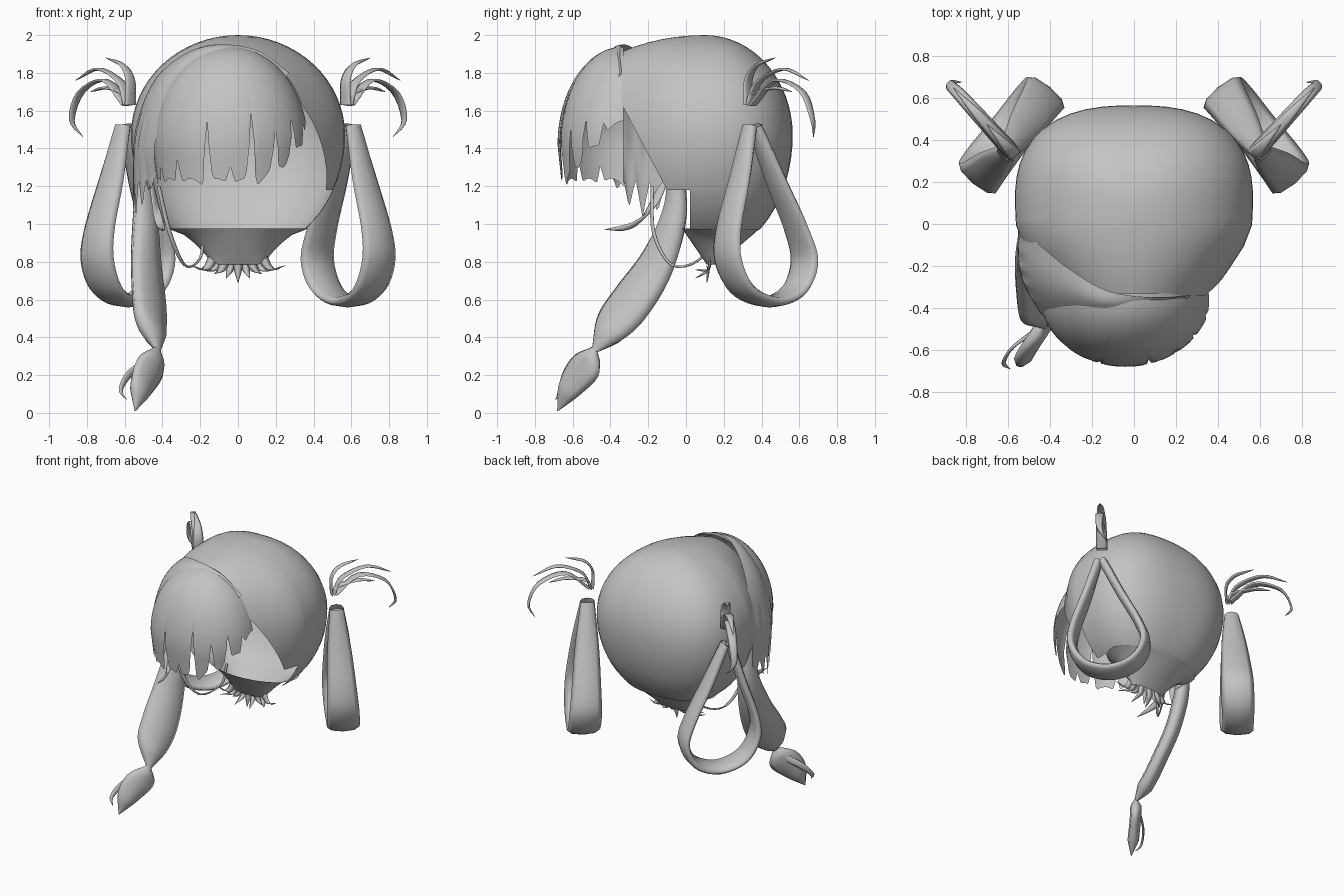
import bpy, bmesh, math
from mathutils import Vector as V

cube = bpy.data.objects.get("Cube")
if cube:
    bpy.data.objects.remove(cube)

GREY = (0.55, 0.55, 0.55, 1)
mat = bpy.data.materials.new("hair grey")
mat.use_nodes = True
mat.diffuse_color = GREY
mat.node_tree.nodes["Principled BSDF"].inputs["Base Color"].default_value = GREY


def finish(name, bm):
    bmesh.ops.remove_doubles(bm, verts=bm.verts, dist=0.0005)
    bmesh.ops.recalc_face_normals(bm, faces=bm.faces)
    mesh = bpy.data.meshes.new(name)
    bm.to_mesh(mesh)
    bm.free()
    for p in mesh.polygons:
        p.use_smooth = True
    mesh.materials.append(mat)
    obj = bpy.data.objects.new(name, mesh)
    bpy.context.collection.objects.link(obj)
    return obj


def spline(points, n):
    """Smooth path of n + 1 points through the given points."""
    p = [V(q) for q in points]
    p = [2 * p[0] - p[1]] + p + [2 * p[-1] - p[-2]]
    out = []
    for k in range(n + 1):
        f = k / n * (len(p) - 3)
        i = min(int(f), len(p) - 4)
        t = f - i
        a, b, c, d = p[i:i + 4]
        out.append(0.5 * (2 * b + (c - a) * t + (2 * a - 5 * b + 4 * c - d) * t * t
                          + (3 * b - a - 3 * c + d) * t ** 3))
    return out


def loft(name, rows, closed=False):
    """Skin a surface over rows of points."""
    bm = bmesh.new()
    grid = [[bm.verts.new(p) for p in row] for row in rows]
    w = len(rows[0])
    for r, s in zip(grid, grid[1:]):
        for j in range(w if closed else w - 1):
            k = (j + 1) % w
            bm.faces.new((r[j], r[k], s[k], s[j]))
    return finish(name, bm)


def lock(name, points, widths, side, thick, n=20, sides=8):
    """Lens-shaped lock of hair along a path; half widths are spread along it."""
    path = spline(points, n)
    half = spline([(w, 0, 0) for w in widths], n)
    rows = []
    for i, p in enumerate(path):
        tangent = path[min(i + 1, n)] - path[max(i - 1, 0)]
        flat = V(side).normalized()
        out = tangent.cross(flat).normalized()
        w = max(half[i].x, 0.002)
        h = min(thick, w * 0.6)
        rows.append([p + flat * w * math.cos(a) + out * h * math.sin(a)
                     for a in (math.tau * j / sides for j in range(sides))])
    return loft(name, rows, True)


# Head shell: rounded egg with a squarer back, trimmed to an open face and neck
bm = bmesh.new()
bmesh.ops.create_uvsphere(bm, u_segments=48, v_segments=32, radius=1)
for v in bm.verts:
    x, y, z = v.co
    r = math.hypot(x, y)
    if y > 0 and r > 0.001:
        square = r / (abs(x) ** 2.55 + y ** 2.55) ** (1 / 2.55)
        x, y = x * square, y * square
    y = 0.1 + y * (0.465 if y > 0 else 0.8)
    x *= 0.567 * (1 - 0.8 * max(0, -y - 0.05))
    z = 1.47 + z * (0.53 if z > 0 else 0.64)
    v.co = (x, y, z)
cuts = [((0, 0, 0.97), (0, 0, 1)), ((0, -0.34, 0), (0, 1, 0)), ((0, 0, 1.18), (0, 0, 1)),
        ((0, 0.02, 0), (0, 1, 0)), ((0, -0.1, 1.18), (0, 1, 0.53))]
for co, no in cuts:
    bmesh.ops.bisect_plane(bm, geom=bm.verts[:] + bm.edges[:] + bm.faces[:],
                           plane_co=co, plane_no=no)
gone = []
for f in bm.faces:
    c = f.calc_center_median()
    if (c.z < 0.97 or c.y < -0.34 or (c.z < 1.18 and c.y < 0.02)
            or c.y < -0.1 - 0.53 * (c.z - 1.18)):
        gone.append(f)
bmesh.ops.delete(bm, geom=gone, context='FACES')
finish("head_shell", bm)

# Nape: funnel below the shell
rows = []
for i in range(7):
    t = i / 6
    rx = 0.37 - 0.24 * t ** 0.6
    ry = 0.205 - 0.175 * t
    rows.append([(rx * math.cos(a), 0.185 - 0.045 * t + ry * math.sin(a), 0.975 - 0.19 * t)
                 for a in (math.tau * j / 32 for j in range(32))])
loft("nape", rows, True)

# Nape wisps fanning out
for i in range(9):
    f = i / 4 - 1
    lock("nape_wisp", [(0.12 * f, 0.13, 0.84), (0.17 * f, 0.12, 0.76),
                       (0.25 * f, 0.11 - 0.06 * (i % 2), 0.69 + 0.09 * abs(f))],
         [0.03, 0.022, 0.002], (1, 0, 0.3 * f), 0.006, 8, 4)

# Bangs: front dome ending in pointed strands
SLITS = [(0.12, 0.1), (0.25, 0.14), (0.4, 0.32), (0.5, 0.1), (0.59, 0.36),
         (0.7, 0.2), (0.8, 0.18), (0.9, 0.08)]
COLS, ROWS = 100, 18
rows = [[] for _ in range(ROWS + 1)]
for j in range(COLS + 1):
    u = j / COLS
    a = math.pi * (1 + u)
    bottom = 1.2 + 0.34 * max(0, (u - 0.6) / 0.4) ** 1.3
    bottom += 0.04 * abs(math.sin(u * 25))
    bottom += max(d * max(0, 1 - abs(u - c) / 0.022) for c, d in SLITS)
    for i in range(ROWS + 1):
        z = 1.94 - (1.94 - bottom) * (i / ROWS) ** 1.7
        r = math.sqrt(max(0, 1 - ((z - 1.42) / 0.52) ** 2)) if z > 1.42 else 1 - 0.3 * (1.42 - z)
        rows[i].append((-0.04 + 0.41 * r * math.cos(a), -0.33 + 0.35 * r * math.sin(a), z))
loft("bangs", rows)

# Swept side panel between shell and bangs, with a ragged hem
outer = spline([(0.27, -0.34, 1.8), (0.1, -0.35, 1.92), (-0.12, -0.32, 1.95), (-0.3, -0.22, 1.89),
                (-0.45, -0.1, 1.75), (-0.54, -0.03, 1.5), (-0.55, -0.02, 1.18)], 40)
inner = spline([(0.25, -0.36, 1.77), (0.1, -0.38, 1.88), (-0.1, -0.4, 1.92), (-0.25, -0.42, 1.82),
                (-0.37, -0.43, 1.66), (-0.44, -0.43, 1.42), (-0.43, -0.4, 1.25)], 40)
rows = []
for i, (a, b) in enumerate(zip(outer, inner)):
    t = i / 40
    row = []
    for j in range(33):
        s = j / 32
        p = a.lerp(b, s) + V((-0.05, -0.02, 0.02)) * math.sin(math.pi * s) * t
        p.z -= 0.2 * max(0, t - 0.75) * 4 * (1 - abs((s * 5) % 1 * 2 - 1)) * math.sin(math.pi * s)
        row.append(p)
    rows.append(row)
loft("side_panel", rows)

# Long front lock, pinched where tied, with its tail
DIAG = (0.58, 0.62, -0.45)
lock("long_lock", [(-0.5, -0.05, 1.3), (-0.49, -0.06, 1.05), (-0.485, -0.15, 0.8),
                   (-0.47, -0.28, 0.6), (-0.46, -0.39, 0.46), (-0.425, -0.485, 0.33)],
     [0.06, 0.085, 0.12, 0.14, 0.12, 0.02], DIAG, 0.055, 28)
lock("lock_tail", [(-0.425, -0.485, 0.34), (-0.46, -0.53, 0.25), (-0.51, -0.61, 0.14),
                   (-0.545, -0.68, 0.01)], [0.02, 0.105, 0.085, 0.003], DIAG, 0.04)
lock("tail_wisp", [(-0.49, -0.52, 0.27), (-0.58, -0.59, 0.2), (-0.62, -0.66, 0.12),
                   (-0.59, -0.69, 0.07)], [0.03, 0.025, 0.015, 0.002], DIAG, 0.008)

# Loose strands beside the face
lock("thin_strand", [(-0.42, -0.18, 1.2), (-0.36, -0.17, 0.95), (-0.28, -0.07, 0.78),
                     (-0.2, 0.08, 0.82), (-0.18, 0.12, 0.97)], [0.012, 0.014, 0.012, 0.01, 0.01],
     (0.7, 0.5, 0), 0.008, 20, 6)
lock("side_wisp", [(-0.46, -0.12, 1.22), (-0.43, -0.2, 1.06), (-0.4, -0.3, 0.99),
                   (-0.39, -0.43, 0.97)], [0.05, 0.075, 0.035, 0.002], (0.1, 0.6, 0.6), 0.008)

# Looped pigtails and the tufts above them, on both sides
LOOP = [(0.015, 1.52), (0.115, 1.24), (0.22, 0.97), (0.24, 0.8), (0.165, 0.65), (0, 0.59),
        (-0.165, 0.65), (-0.25, 0.8), (-0.22, 0.97), (-0.115, 1.24), (-0.015, 1.52)]
TUFT = [[(0.57, 1.63), (0.57, 1.76), (0.61, 1.84), (0.7, 1.88)],
        [(0.58, 1.63), (0.62, 1.75), (0.74, 1.82), (0.86, 1.76)],
        [(0.58, 1.63), (0.6, 1.69), (0.7, 1.72), (0.78, 1.7)],
        [(0.59, 1.63), (0.7, 1.76), (0.83, 1.7), (0.88, 1.55), (0.82, 1.46)]]
for name, m in (("left", 1), ("right", -1)):
    lock(name + "_pigtail_loop",
         [(m * (0.6 + 0.66 * u - 0.02 * (1.52 - z)), 0.35 - 0.82 * u + 0.1 * (1.52 - z), z)
          for u, z in LOOP],
         [0.05, 0.085, 0.105, 0.115, 0.115, 0.11, 0.115, 0.115, 0.105, 0.085, 0.05],
         (m * 0.75, 0.62, 0), 0.032, 48)
    for strand in TUFT:
        lock(name + "_tuft",
             [(m * x, 0.33 + 1.1 * (x - 0.57) + (0.07 if z < 1.5 else 0), z) for x, z in strand],
             [0.04, 0.035, 0.025, 0.002], (m * 0.75, -0.66, 0), 0.008, 16, 6)
